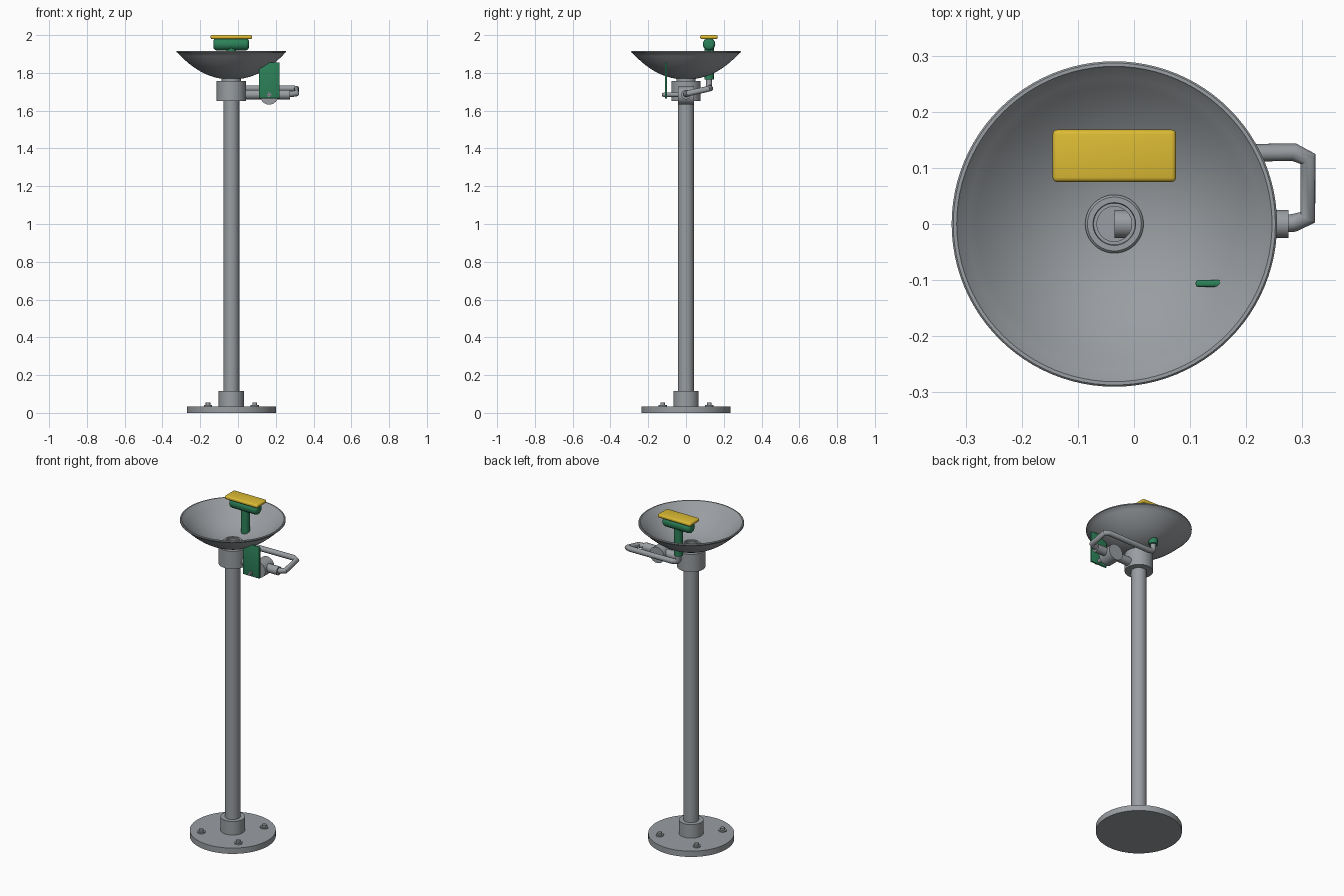
import bpy, bmesh, math
from mathutils import Vector, Matrix

if "Cube" in bpy.data.objects:
    bpy.data.objects.remove(bpy.data.objects["Cube"])

CX = -0.035  # x of the stand's axis


def material(name, rgb):
    m = bpy.data.materials.new(name)
    m.diffuse_color = (*rgb, 1)
    m.use_nodes = True
    m.node_tree.nodes["Principled BSDF"].inputs["Base Color"].default_value = m.diffuse_color
    return m


METAL = material("grey metal", (0.32, 0.34, 0.36))
GREEN = material("safety green", (0.025, 0.22, 0.10))
YELLOW = material("safety yellow", (0.72, 0.50, 0.035))


def finish(name, bm, mat):
    bmesh.ops.remove_doubles(bm, verts=bm.verts, dist=1e-5)
    bmesh.ops.recalc_face_normals(bm, faces=bm.faces)
    me = bpy.data.meshes.new(name)
    bm.to_mesh(me)
    bm.free()
    me.materials.append(mat)
    ob = bpy.data.objects.new(name, me)
    bpy.context.collection.objects.link(ob)
    return ob


def lathe(name, profile, mat, closed=False, x=CX, y=0, steps=64):
    """Spin an (r, z) profile around a vertical axis."""
    bm = bmesh.new()
    vs = [bm.verts.new((r, 0, z)) for r, z in profile]
    pairs = list(zip(vs, vs[1:])) + ([(vs[-1], vs[0])] if closed else [])
    es = [bm.edges.new(p) for p in pairs]
    bmesh.ops.spin(bm, geom=vs + es, cent=(0, 0, 0), axis=(0, 0, 1),
                   angle=math.tau, steps=steps)
    bmesh.ops.translate(bm, verts=bm.verts, vec=(x, y, 0))
    return finish(name, bm, mat)


def rod(name, a, b, r, mat, segs=32, bevel=0, bevel_segs=3):
    """Cylinder between two points, with optional rounded rims."""
    a, b = Vector(a), Vector(b)
    bm = bmesh.new()
    rot = (b - a).to_track_quat('Z', 'Y').to_matrix().to_4x4()
    bmesh.ops.create_cone(bm, cap_ends=True, segments=segs, radius1=r, radius2=r,
                          depth=(b - a).length,
                          matrix=Matrix.Translation((a + b) / 2) @ rot)
    if bevel:
        rims = [e for e in bm.edges if any(len(f.verts) > 4 for f in e.link_faces)]
        bmesh.ops.bevel(bm, geom=rims, offset=bevel, segments=bevel_segs,
                        profile=0.5, affect='EDGES')
    return finish(name, bm, mat)


def slab(name, lo, hi, mat, bevel):
    """Box with rounded edges."""
    lo, hi = Vector(lo), Vector(hi)
    bm = bmesh.new()
    bmesh.ops.create_cube(bm, size=1, matrix=Matrix.Translation((lo + hi) / 2)
                          @ Matrix.Diagonal((*(hi - lo), 1)))
    bmesh.ops.bevel(bm, geom=bm.edges[:], offset=bevel, segments=3,
                    profile=0.5, affect='EDGES')
    return finish(name, bm, mat)


def tube(name, pts, r, mat):
    """Round pipe along a polyline."""
    cu = bpy.data.curves.new(name, 'CURVE')
    cu.dimensions = '3D'
    cu.bevel_depth, cu.bevel_resolution, cu.use_fill_caps = r, 4, True
    sp = cu.splines.new('POLY')
    sp.points.add(len(pts) - 1)
    for p, co in zip(sp.points, pts):
        p.co = (*co, 1)
    tmp = bpy.data.objects.new(name + " path", cu)
    bpy.context.collection.objects.link(tmp)
    bpy.context.view_layer.update()
    me = bpy.data.meshes.new_from_object(
        tmp.evaluated_get(bpy.context.evaluated_depsgraph_get()))
    bpy.data.objects.remove(tmp)
    bm = bmesh.new()
    bm.from_mesh(me)
    return finish(name, bm, mat)


# Floor flange, its collar and the column
lathe("base_flange", [(0, 0), (0.236, 0), (0.236, 0.035), (0, 0.035)], METAL)
lathe("base_collar", [(0, 0.03), (0.067, 0.03), (0.067, 0.117), (0, 0.117)], METAL)
lathe("column", [(0, 0.1), (0.042, 0.1), (0.042, 1.66), (0, 1.66)], METAL)

# Four anchor bolts on the flange
for i in range(4):
    a = math.radians(45 + 90 * i)
    bx, by = CX + 0.175 * math.cos(a), 0.175 * math.sin(a)
    lathe(f"anchor_bolt_{i + 1}",
          [(0, 0.03), (0.022, 0.03), (0.022, 0.042), (0.012, 0.042),
           (0.012, 0.055), (0, 0.055)], METAL, x=bx, y=by, steps=16)

# Hollow head fitting and the drain seat that rises into the bowl
lathe("head_fitting", [(0.035, 1.65), (0.078, 1.65), (0.078, 1.757), (0.05, 1.757),
                       (0.05, 1.77), (0.035, 1.77)], METAL, closed=True)
lathe("drain_seat", [(0.031, 1.69), (0.05, 1.69), (0.052, 1.786), (0.048, 1.79),
                     (0.038, 1.79), (0.037, 1.784), (0.031, 1.784)], METAL, closed=True)

# Bowl with a rolled rim
def bowl_z(r):
    return 1.766 + 0.142 * (r / 0.286) ** 2.2


radii = [0.045 + (0.286 - 0.045) * i / 14 for i in range(15)]
outer = [(r, bowl_z(r)) for r in radii]
inner = [(r - 0.008 * r / 0.286, bowl_z(r) + 0.009) for r in reversed(radii[:-1])]
lip = [(0.29, 1.909), (0.29, 1.914), (0.287, 1.917), (0.281, 1.917), (0.278, 1.913)]
lathe("bowl", outer + lip + inner, METAL, closed=True, steps=96)

# Supply pipe and valve on the right
rod("supply_pipe", (CX, 0, 1.685), (0.25, 0, 1.685), 0.025, METAL)
rod("valve_body", (0.165, -0.043, 1.68), (0.165, 0.043, 1.68), 0.048, METAL)
rod("valve_end_nut", (0.225, 0, 1.685), (0.275, 0, 1.685), 0.025, METAL)
rod("valve_stem", (0.165, -0.118, 1.685), (0.165, -0.04, 1.685), 0.012, METAL, 20)
rod("stem_nut", (0.165, -0.128, 1.685), (0.165, -0.112, 1.685), 0.009, METAL, 12)

# Pipe looping from the valve round to the spray post
tube("spray_pipe", [(0.26, 0, 1.687), (0.285, 0.002, 1.688), (0.31, 0.012, 1.692),
                    (0.31, 0.116, 1.715), (0.285, 0.128, 1.718), (0.0, 0.124, 1.718),
                    (-0.027, 0.122, 1.724), (CX, 0.122, 1.735), (CX, 0.122, 1.775)],
     0.016, METAL)

# Green spray post, cross head and yellow cover
rod("spray_post", (CX, 0.122, 1.765), (CX, 0.122, 1.945), 0.025, GREEN)
rod("spray_head", (-0.13, 0.122, 1.952), (0.058, 0.122, 1.952), 0.033, GREEN, 32, 0.018, 4)
rod("cover_mount", (CX, 0.122, 1.96), (CX, 0.122, 1.985), 0.02, GREEN)
slab("spray_cover", (-0.145, 0.075, 1.979), (0.075, 0.168, 2.0), YELLOW, 0.008)

# Push paddle on the valve stem
slab("push_paddle", (0.11, -0.112, 1.665), (0.221, -0.1, 1.856), GREEN, 0.004)

# Smooth curved faces, keep rims crisp
bpy.ops.object.select_all(action='SELECT')
bpy.context.view_layer.objects.active = bpy.data.objects["bowl"]
bpy.ops.object.shade_smooth_by_angle(angle=math.radians(35))
